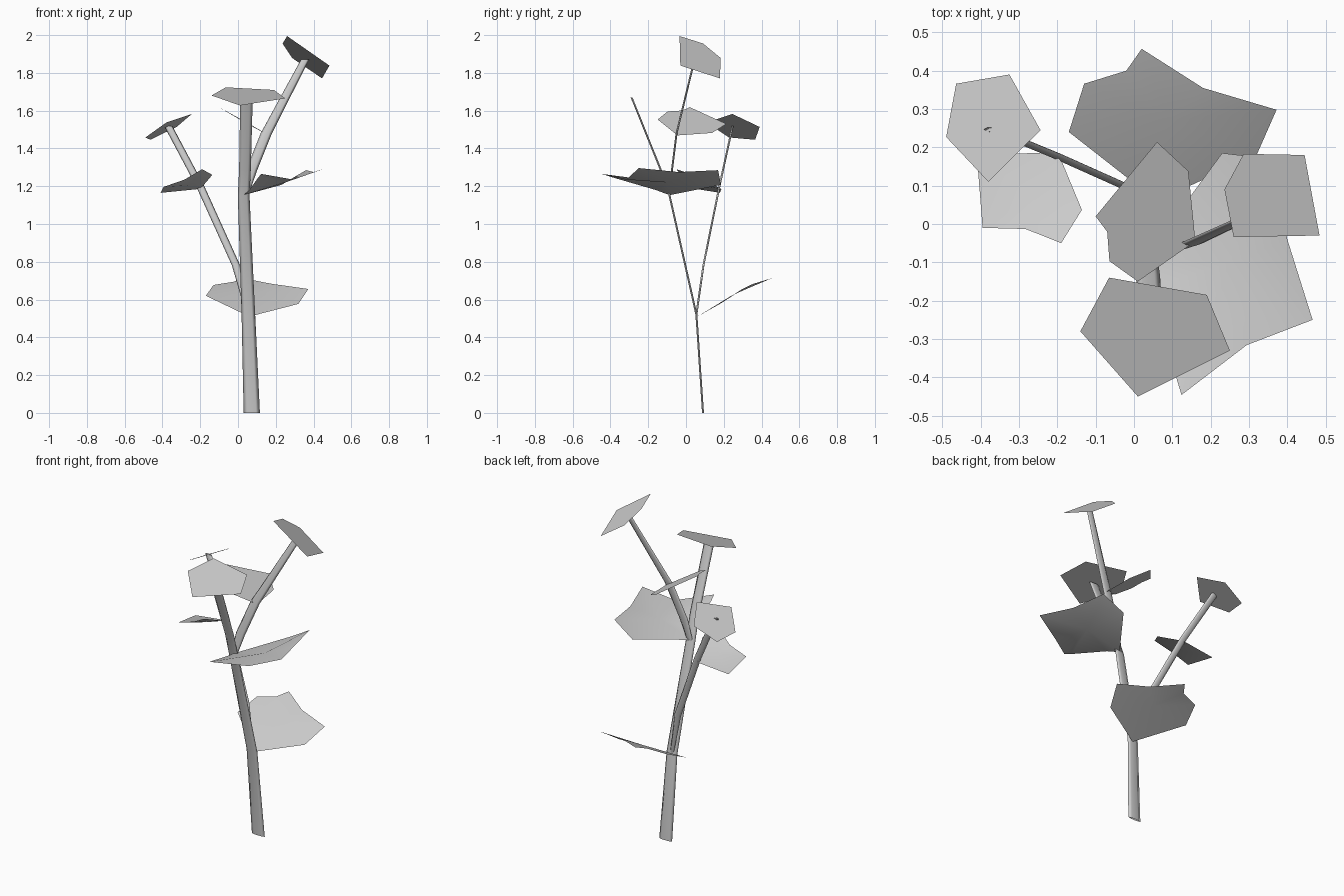
import bpy
import math
from mathutils import Vector

cube = bpy.data.objects.get("Cube")
if cube:
    bpy.data.objects.remove(cube, do_unlink=True)

# One neutral colour for the whole plant
grey = bpy.data.materials.new("plain_grey")
grey.use_nodes = True
grey.diffuse_color = (0.6, 0.6, 0.6, 1)
for node in grey.node_tree.nodes:
    if node.type == 'BSDF_PRINCIPLED':
        node.inputs["Base Color"].default_value = grey.diffuse_color


def make_object(name, verts, faces):
    mesh = bpy.data.meshes.new(name)
    mesh.from_pydata(verts, [], faces)
    mesh.materials.append(grey)
    mesh.update()
    for poly in mesh.polygons:
        poly.use_smooth = True
    obj = bpy.data.objects.new(name, mesh)
    bpy.context.collection.objects.link(obj)
    return obj


def stem(name, path, widths, thickness=0.006, sides=6):
    """Flattened tube: wide across x, thin across y."""
    verts, faces = [], []
    for point, half in zip(path, widths):
        for i in range(sides):
            a = math.tau * i / sides
            offset = Vector((half * math.cos(a), thickness * math.sin(a), 0))
            verts.append(Vector(point) + offset)
    for ring in range(len(path) - 1):
        for i in range(sides):
            j = (i + 1) % sides
            low, high = ring * sides, (ring + 1) * sides
            faces.append((low + i, low + j, high + j, high + i))
    return make_object(name, verts, faces)


def curved_leaf(name, rim, centre):
    """Leaf whose rim is fanned around a centre point."""
    n = len(rim)
    faces = [(i, (i + 1) % n, n) for i in range(n)]
    return make_object(name, list(rim) + [centre], faces)


def flat_leaf(name, outline, height, slope_x, slope_y):
    """Leaf outline laid on a tilted plane."""
    rim = [(x, y, height + slope_x * x + slope_y * y) for x, y in outline]
    return make_object(name, rim, [tuple(range(len(rim)))])


# Stems
stem("main_stem",
     [(.073, .09, 0), (.055, .055, .52), (.03, -.087, 1.15),
      (.037, -.135, 1.29), (.045, -.288, 1.67)],
     [.043, .036, .031, .031, .033])
stem("right_branch",
     [(.055, .055, .52), (-.01, .092, .78), (-.2, .177, 1.2), (-.37, .247, 1.52)],
     [.012, .022, .022, .022])
stem("left_branch",
     [(.035, -.087, 1.15), (.07, -.075, 1.28), (.15, -.05, 1.48), (.355, .045, 1.87)],
     [.02, .03, .03, .022])

# Flat leaves capping the stems
flat_leaf("main_tip_leaf",
          [(-.14, -.28), (.01, -.45), (.25, -.33), (.19, -.185), (-.065, -.14)],
          height=1.767, slope_x=0, slope_y=.31)
flat_leaf("left_tip_leaf",
          [(.26, -.034), (.484, -.03), (.445, .18), (.286, .183), (.236, .09)],
          height=2.159, slope_x=-.69, slope_y=-.45)
flat_leaf("right_tip_leaf",
          [(-.49, .227), (-.38, .11), (-.244, .245), (-.325, .39), (-.464, .366)],
          height=1.755, slope_x=.52, slope_y=-.185)

# Leaf at the bend of the left branch
flat_leaf("upper_leaf",
          [(-.1, .02), (-.07, -.02), (-.064, -.097), (.01, -.15),
           (.16, -.045), (.142, .138), (.06, .214)],
          height=1.561, slope_x=-.57, slope_y=.015)

# Curved side leaves
curved_leaf("right_leaf",
            [(-.41, .18, 1.165), (-.395, -.01, 1.196), (-.283, -.013, 1.235),
             (-.19, -.05, 1.29), (-.136, .037, 1.26), (-.187, .16, 1.2),
             (-.21, .187, 1.185)],
            centre=(-.26, .07, 1.205))
curved_leaf("middle_leaf",
            [(.03, -.087, 1.153), (.06, -.16, 1.18), (.11, -.4, 1.25),
             (.124, -.446, 1.265), (.294, -.316, 1.235), (.466, -.25, 1.296),
             (.4, -.04, 1.275), (.36, .17, 1.285), (.23, .185, 1.207)],
            centre=(.25, -.1, 1.22))
curved_leaf("lower_leaf",
            [(.06, .06, .51), (.32, .18, .577), (.372, .298, .656),
             (.18, .355, .683), (.02, .457, .714), (-.02, .4, .695),
             (-.13, .366, .677), (-.17, .24, .62)],
            centre=(.09, .27, .635))
